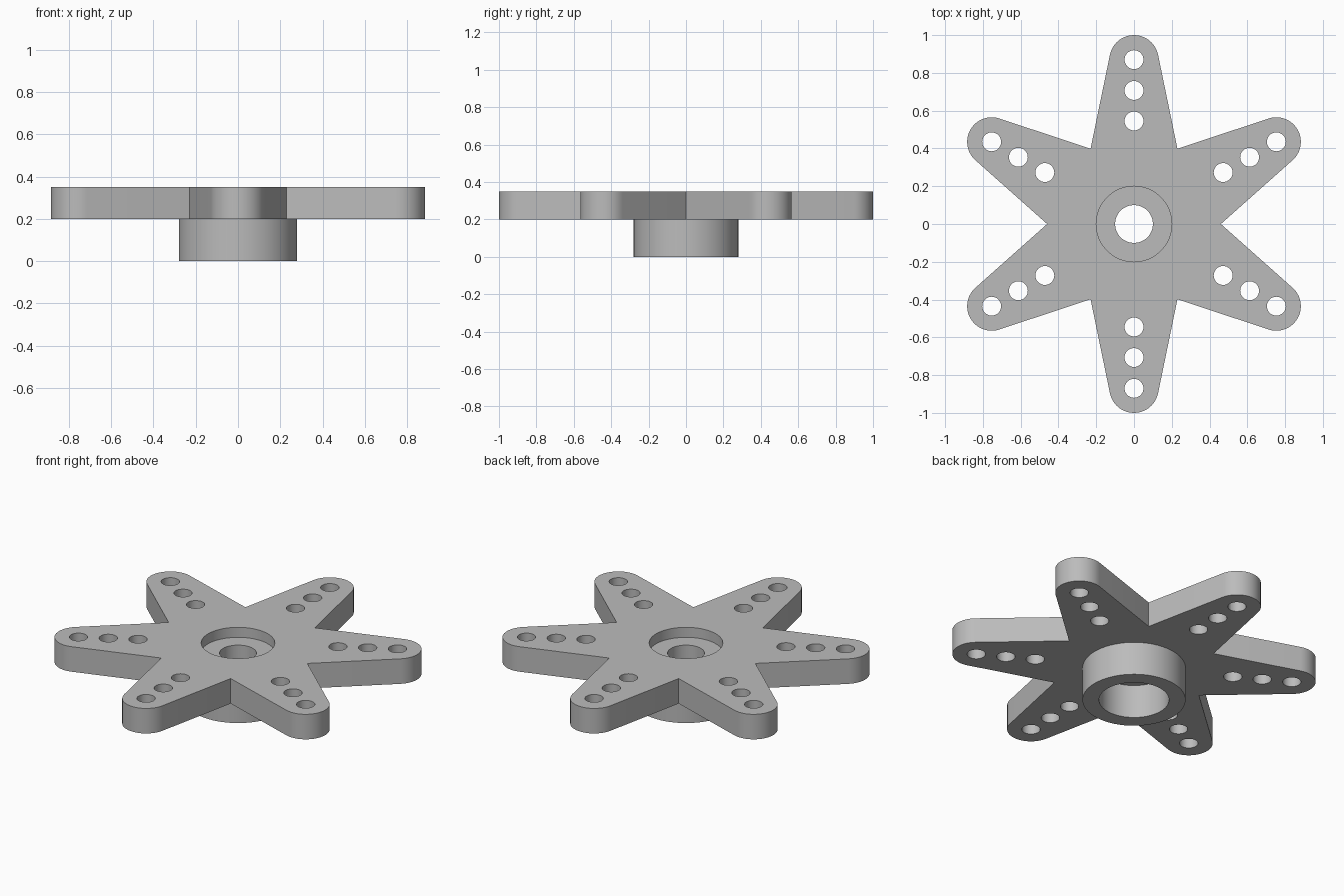
import bpy
import bmesh
from math import sin, cos, pi, radians, atan2
from mathutils import Vector, Matrix

if "Cube" in bpy.data.objects:
    bpy.data.objects.remove(bpy.data.objects["Cube"], do_unlink=True)

ARMS = 6
PLATE_BOTTOM, PLATE_TOP = 0.2, 0.35
TIP_CENTRE, TIP_RADIUS = 0.87, 0.13
VALLEY = 0.46

# Single plastic colour
plastic = bpy.data.materials.new("grey_plastic")
plastic.use_nodes = True
grey = (0.5, 0.5, 0.5, 1)
plastic.diffuse_color = grey
plastic.node_tree.nodes["Principled BSDF"].inputs["Base Color"].default_value = grey


def make_object(name, bm):
    bmesh.ops.recalc_face_normals(bm, faces=bm.faces)
    mesh = bpy.data.meshes.new(name)
    bm.to_mesh(mesh)
    bm.free()
    mesh.materials.append(plastic)
    obj = bpy.data.objects.new(name, mesh)
    bpy.context.collection.objects.link(obj)
    return obj


def add_cylinder(bm, radius, bottom, top, x=0, y=0, sides=64):
    bmesh.ops.create_cone(bm, cap_ends=True, segments=sides, radius1=radius,
                          radius2=radius, depth=top - bottom,
                          matrix=Matrix.Translation((x, y, (bottom + top) / 2)))


def cylinder(name, radius, bottom, top):
    bm = bmesh.new()
    add_cylinder(bm, radius, bottom, top)
    return make_object(name, bm)


def combine(body, tool, operation):
    tool.hide_render = True
    mod = body.modifiers.new(tool.name, "BOOLEAN")
    mod.operation, mod.solver, mod.object = operation, "EXACT", tool
    bpy.ops.object.select_all(action="DESELECT")
    bpy.context.view_layer.objects.active = body
    body.select_set(True)
    bpy.ops.object.modifier_apply(modifier=mod.name)
    bpy.data.objects.remove(tool, do_unlink=True)


# Star plate: a valley point and a rounded tip for each arm
half = pi / ARMS
valley_x, valley_y = VALLEY * sin(half), VALLEY * cos(half)
taper = atan2(valley_x - TIP_RADIUS, TIP_CENTRE - valley_y)
outline = []
STEPS = 20
for arm in range(ARMS):
    turn = Matrix.Rotation(arm * 2 * half, 3, "Z")
    outline.append(turn @ Vector((valley_x, valley_y, PLATE_BOTTOM)))
    for i in range(STEPS + 1):
        a = taper + (pi - 2 * taper) * i / STEPS
        outline.append(turn @ Vector((TIP_RADIUS * cos(a),
                                      TIP_CENTRE + TIP_RADIUS * sin(a),
                                      PLATE_BOTTOM)))
bm = bmesh.new()
face = bm.faces.new([bm.verts.new(p) for p in outline])
extruded = bmesh.ops.extrude_face_region(bm, geom=[face], use_keep_orig=True)
raised = [g for g in extruded["geom"] if isinstance(g, bmesh.types.BMVert)]
bmesh.ops.translate(bm, verts=raised, vec=(0, 0, PLATE_TOP - PLATE_BOTTOM))
horn = make_object("star_horn", bm)

# Hub below the plate, then its socket, screw hole and top recess
combine(horn, cylinder("hub", 0.28, 0, 0.25), "UNION")
combine(horn, cylinder("socket_cutter", 0.19, -0.1, PLATE_BOTTOM), "DIFFERENCE")
combine(horn, cylinder("recess_cutter", 0.2, 0.29, 0.5), "DIFFERENCE")
combine(horn, cylinder("screw_hole_cutter", 0.1, 0.1, 0.4), "DIFFERENCE")

# Three linkage holes along every arm
bm = bmesh.new()
for arm in range(ARMS):
    angle = pi / 2 + arm * 2 * half
    for r in (0.545, 0.707, 0.87):
        add_cylinder(bm, 0.05, 0.1, 0.45, r * cos(angle), r * sin(angle), 32)
combine(horn, make_object("linkage_hole_cutter", bm), "DIFFERENCE")

# Smooth round walls, crisp edges
bpy.ops.object.select_all(action="DESELECT")
bpy.context.view_layer.objects.active = horn
horn.select_set(True)
bpy.ops.object.shade_smooth_by_angle(angle=radians(30))
